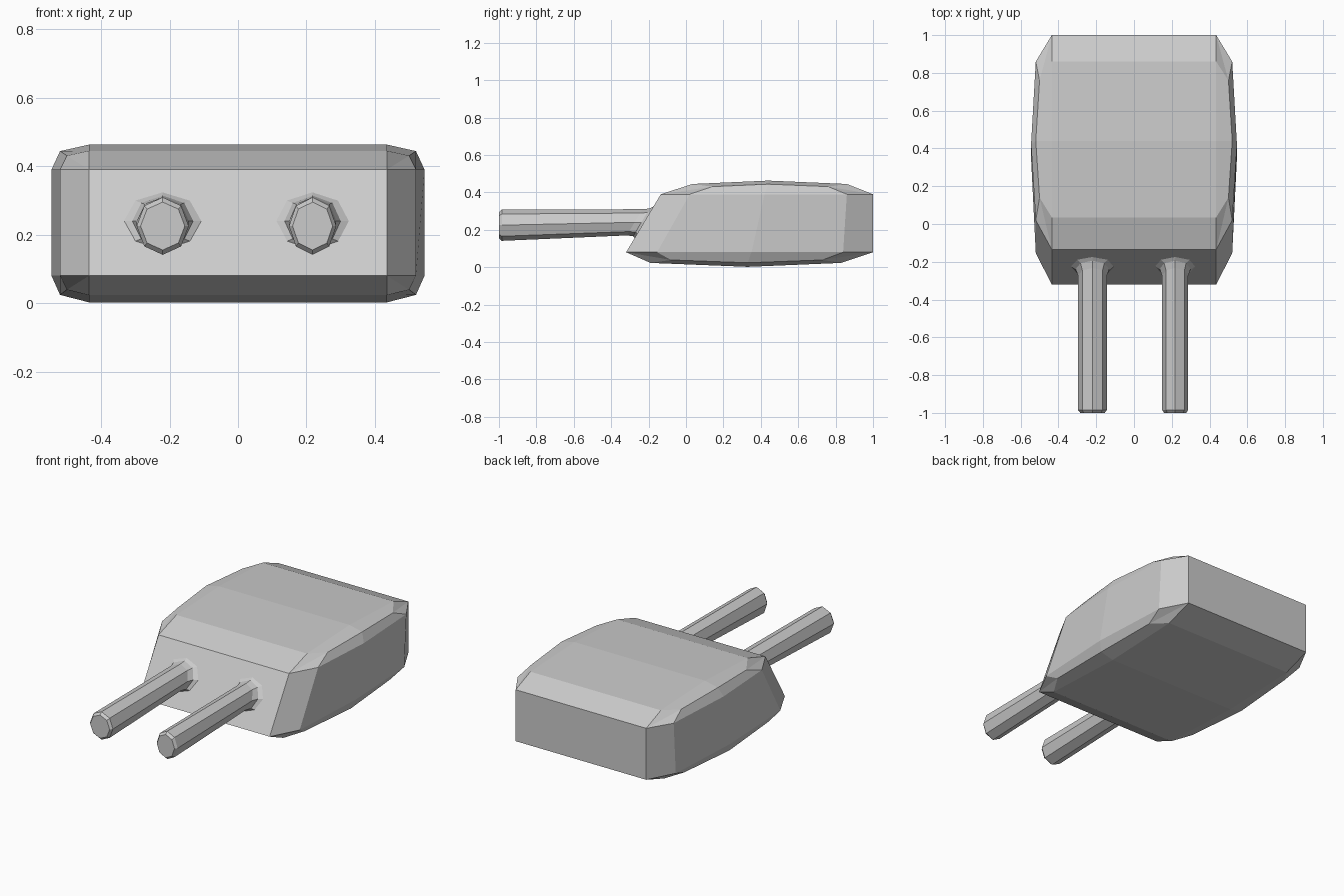
import bpy, bmesh, math

if "Cube" in bpy.data.objects:
    bpy.data.objects.remove(bpy.data.objects["Cube"])


def loft(name, rings):
    """Skin equal-sized rings of points into a closed flat-shaded solid."""
    bm = bmesh.new()
    loops = [[bm.verts.new(p) for p in ring] for ring in rings]
    n = len(loops[0])
    for a, b in zip(loops, loops[1:]):
        for i in range(n):
            j = (i + 1) % n
            bm.faces.new((a[i], a[j], b[j], b[i]))
    bm.faces.new(loops[0])
    bm.faces.new(loops[-1])
    bmesh.ops.remove_doubles(bm, verts=bm.verts[:], dist=0.0005)
    bmesh.ops.recalc_face_normals(bm, faces=bm.faces[:])
    mesh = bpy.data.meshes.new(name)
    bm.to_mesh(mesh)
    bm.free()
    obj = bpy.data.objects.new(name, mesh)
    bpy.context.collection.objects.link(obj)
    return obj


# Turret housing: chamfered cross-sections, leaning back at the front
X, LO, HI = 0.435, 0.08, 0.39


def section(side, corner, rise, drop, ys):
    """side/corner: x of side wall and chamfer point; ys: y for six levels, bottom to top."""
    half = [(X, ys[0], LO - drop), (corner, ys[1], LO - drop * 0.72), (side, ys[2], LO),
            (side, ys[3], HI), (corner, ys[4], HI + rise * 0.74), (X, ys[5], HI + rise)]
    return half + [(-x, y, z) for x, y, z in reversed(half)]


loft("turret_housing", [
    section(X, X, 0, 0, [-0.32] * 3 + [-0.135] * 3),
    section(0.52, 0.50, 0.055, 0.057, [-0.19, -0.08, -0.155, 0.02, 0.14, 0.035]),
    section(0.545, 0.52, 0.073, 0.078, [0.33, 0.33, 0.35, 0.42, 0.44, 0.44]),
    section(0.52, 0.50, 0.055, 0.057, [0.83, 0.73, 0.84, 0.86, 0.76, 0.86]),
    section(X, X, 0, 0, [1.0] * 6),
])

# Twin eight-sided barrels with a flared root following the sloping front face
SLOPE = 0.185 / 0.31


def barrel_ring(x, z, rx, rz, y=None, offset=0.0):
    pts = []
    for i in range(8):
        a = math.tau * i / 8 + math.pi / 2
        px, pz = x + rx * math.cos(a), z + rz * math.sin(a)
        py = y if y is not None else -0.32 + (pz - LO) * SLOPE + offset
        pts.append((px, py, pz))
    return pts


for name, x, r in (("left_barrel", -0.22, 0.076), ("right_barrel", 0.218, 0.069)):
    loft(name, [
        barrel_ring(x, 0.225, r * 0.85, 0.070, y=-1.0),
        barrel_ring(x, 0.225, r, 0.084, y=-0.985),
        barrel_ring(x, 0.24, r, 0.070, offset=-0.05),
        barrel_ring(x, 0.24, r + 0.013, 0.074, offset=-0.014),
        barrel_ring(x, 0.24, r + 0.04, 0.085, offset=0.002),
        barrel_ring(x, 0.24, r, 0.060, offset=0.03),
    ])
